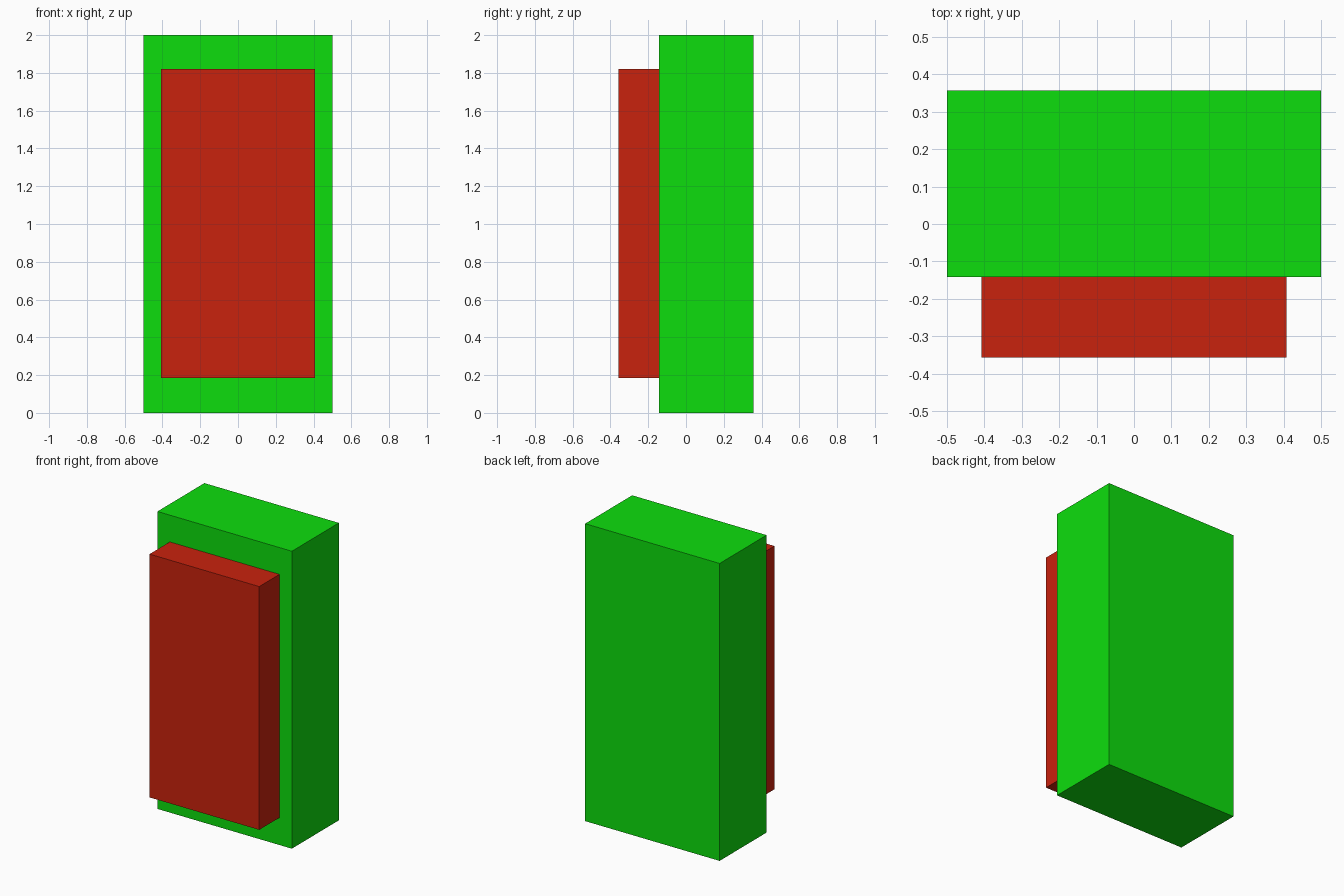
import bpy

if "Cube" in bpy.data.objects:
    bpy.data.objects.remove(bpy.data.objects["Cube"])


def box(name, lo, hi, color):
    """Axis-aligned flat-shaded box between two corners."""
    centre = [(a + b) / 2 for a, b in zip(lo, hi)]
    bpy.ops.mesh.primitive_cube_add(size=1, location=centre)
    ob = bpy.context.object
    ob.name = name
    ob.scale = [b - a for a, b in zip(lo, hi)]
    bpy.ops.object.transform_apply(location=False, rotation=False, scale=True)
    mat = bpy.data.materials.new(name + "_color")
    mat.diffuse_color = color
    mat.use_nodes = True
    mat.node_tree.nodes["Principled BSDF"].inputs["Base Color"].default_value = mat.diffuse_color
    ob.data.materials.append(mat)
    return ob


# Main upright body
box("body", (-0.5, -0.142, 0), (0.5, 0.357, 2), (0.004, 0.73, 0.004, 1))

# Raised front panel, sunk slightly into the body
box("front_panel", (-0.408, -0.357, 0.184), (0.408, -0.10, 1.82), (0.584, 0.016, 0.004, 1))
